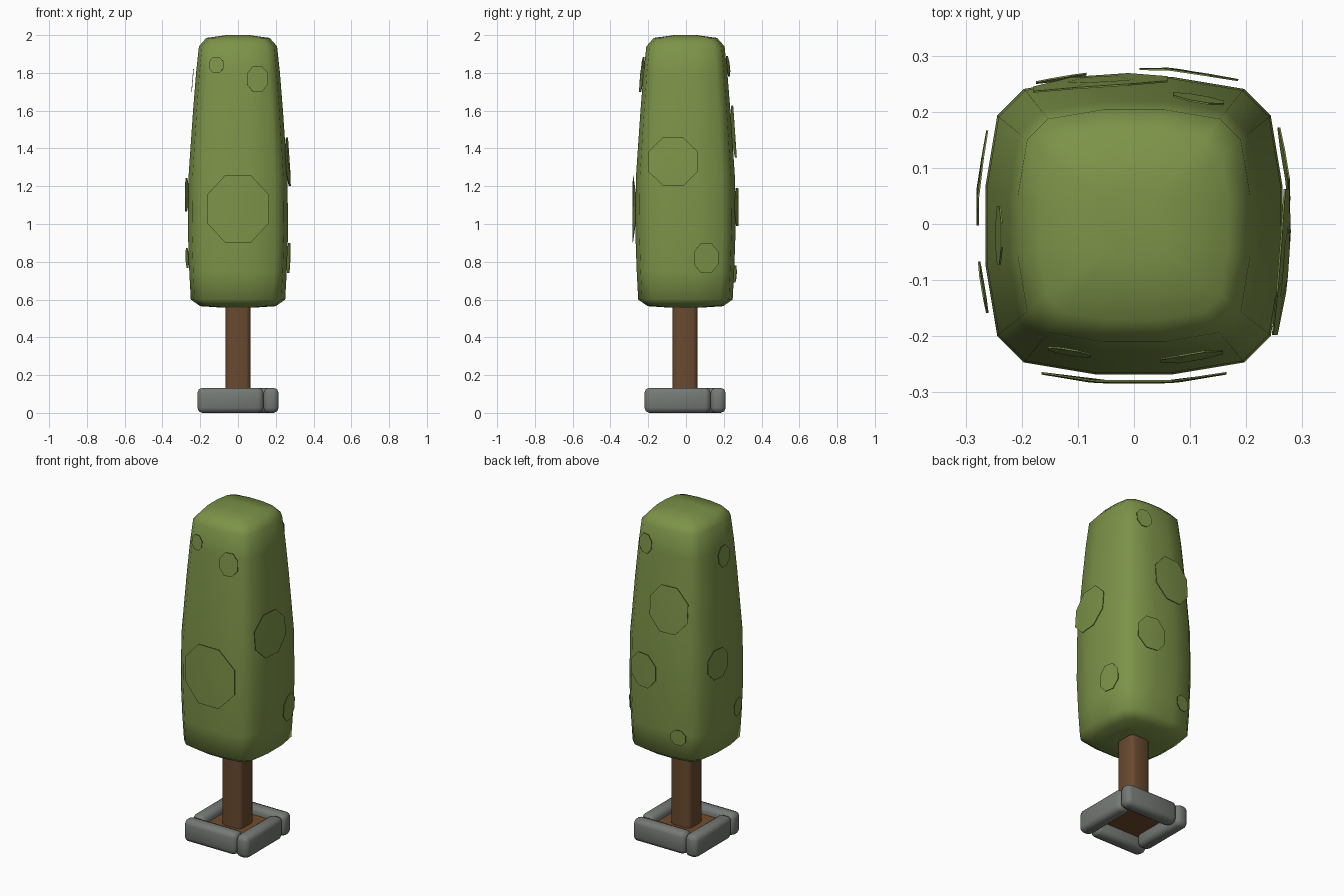
import bpy, bmesh, math
from mathutils import Matrix

if "Cube" in bpy.data.objects:
    bpy.data.objects.remove(bpy.data.objects["Cube"])


def material(name, rgb):
    m = bpy.data.materials.new(name)
    m.diffuse_color = (*rgb, 1)
    m.use_nodes = True
    m.node_tree.nodes["Principled BSDF"].inputs["Base Color"].default_value = m.diffuse_color
    return m


LEAF = material("leaf green", (0.205, 0.292, 0.066))
BARK = material("bark brown", (0.141, 0.068, 0.029))
STONE = material("stone grey", (0.178, 0.193, 0.178))
SOIL = material("soil brown", (0.162, 0.072, 0.025))


def finish(name, bm, mat, angle=60):
    bmesh.ops.recalc_face_normals(bm, faces=bm.faces)
    me = bpy.data.meshes.new(name)
    bm.to_mesh(me)
    bm.free()
    me.materials.append(mat)
    ob = bpy.data.objects.new(name, me)
    bpy.context.collection.objects.link(ob)
    bpy.ops.object.select_all(action='DESELECT')
    ob.select_set(True)
    bpy.context.view_layer.objects.active = ob
    bpy.ops.object.shade_smooth_by_angle(angle=math.radians(angle))
    return ob


def box(name, lo, hi, mat, bevel=0.0, segments=2, vertical_only=False):
    bm = bmesh.new()
    bmesh.ops.create_cube(bm, size=1)
    for v in bm.verts:
        v.co = [(lo[i] + hi[i]) / 2 + v.co[i] * (hi[i] - lo[i]) for i in range(3)]
    if bevel:
        edges = [e for e in bm.edges if not vertical_only
                 or abs(e.verts[0].co.z - e.verts[1].co.z) > 0.01]
        bmesh.ops.bevel(bm, geom=edges, offset=bevel, segments=segments,
                        profile=0.5, affect='EDGES')
    return finish(name, bm, mat)


# Clipped foliage column: (height, half width) rings of a rounded square
PROFILE = [(0.565, 0.20), (0.60, 0.25), (0.75, 0.258), (0.95, 0.265), (1.25, 0.262),
           (1.60, 0.238), (1.80, 0.222), (1.94, 0.207), (1.985, 0.168)]
CORNER = [(1, 0.26), (0.92, 0.74), (0.74, 0.92), (0.26, 1)]
CY = -0.003
section = []
for k in range(4):
    c, s = round(math.cos(k * math.pi / 2)), round(math.sin(k * math.pi / 2))
    section += [(x * c - y * s, x * s + y * c) for x, y in CORNER]

bm = bmesh.new()
rings = [[bm.verts.new((x * h, y * h + CY, z)) for x, y in section]
         for z, h in [(0.557, 0.08)] + PROFILE + [(2.0, 0.06)]]
n = len(section)
for a, b in zip(rings, rings[1:]):
    for i in range(n):
        bm.faces.new((a[i], a[(i + 1) % n], b[(i + 1) % n], b[i]))
bm.faces.new(rings[0])
bm.faces.new(rings[-1])
finish("foliage", bm, LEAF, 80)


# Leaf clumps: thin plates floating just off the foliage surface
def surface(u, z):
    for (z0, h0), (z1, h1) in zip(PROFILE, PROFILE[1:]):
        if z0 <= z <= z1:
            h = h0 + (h1 - h0) * (z - z0) / (z1 - z0)
            break
    return h - max(0, abs(u) - 0.07) * 0.17


def clump(name, turn, u0, z0, ru, rz):
    """turn: quarter turns from the front; u runs to the viewer's right."""
    bm = bmesh.new()
    k = 1 / math.cos(math.pi / 8)
    loops = []
    for r in (0.5, 1.0):
        loop = []
        for i in range(8):
            a = math.pi / 8 + i * math.pi / 4
            u, z = u0 + ru * r * k * math.cos(a), z0 + rz * r * k * math.sin(a)
            loop.append(bm.verts.new((u, -surface(u, z) - 0.017, z)))
        loops.append(loop)
    a, b = loops
    bm.faces.new(a)
    for i in range(8):
        j = (i + 1) % 8
        bm.faces.new((a[i], b[i], b[j], a[j]))
    bmesh.ops.recalc_face_normals(bm, faces=bm.faces)
    bmesh.ops.solidify(bm, geom=bm.faces[:], thickness=0.003)
    bmesh.ops.rotate(bm, verts=bm.verts, cent=(0, 0, 0),
                     matrix=Matrix.Rotation(turn * math.pi / 2, 3, 'Z'))
    bmesh.ops.translate(bm, verts=bm.verts, vec=(0, CY, 0))
    finish(name, bm, LEAF, 40)


CLUMPS = {
    "front": (0, [(0, 1.08, 0.165, 0.178), (-0.115, 1.842, 0.038, 0.043),
                  (0.103, 1.768, 0.056, 0.068)]),
    "right": (1, [(-0.065, 1.33, 0.13, 0.128), (0.11, 0.82, 0.065, 0.079)]),
    "back": (2, [(-0.115, 1.835, 0.045, 0.055), (0.06, 1.49, 0.12, 0.138),
                 (-0.098, 1.09, 0.088, 0.10), (0.13, 0.735, 0.045, 0.045)]),
    "left": (3, [(-0.085, 1.155, 0.085, 0.088), (0.11, 0.82, 0.046, 0.053),
                 (0.017, 1.76, 0.052, 0.06)]),
}
for side, (turn, items) in CLUMPS.items():
    for i, item in enumerate(items):
        clump(f"{side}_leaf_clump_{i + 1}", turn, *item)

# Trunk and soil bed
box("trunk", (-0.066, -0.071, 0.08), (0.066, 0.061, 0.60), BARK, 0.025, 2, True)
box("soil", (-0.15, -0.155, 0.07), (0.15, 0.145, 0.09), SOIL)

# Stone kerb: four bars laid as a pinwheel
for i, name in enumerate(("front", "right", "back", "left")):
    bar = box(name + "_kerb", (-0.215, -0.215, 0.003), (0.135, -0.135, 0.136), STONE, 0.027, 2)
    bar.data.transform(Matrix.Translation((0, -0.005, 0))
                       @ Matrix.Rotation(i * math.pi / 2, 4, 'Z')
                       @ Matrix.Translation((0, 0, -0.003)))
